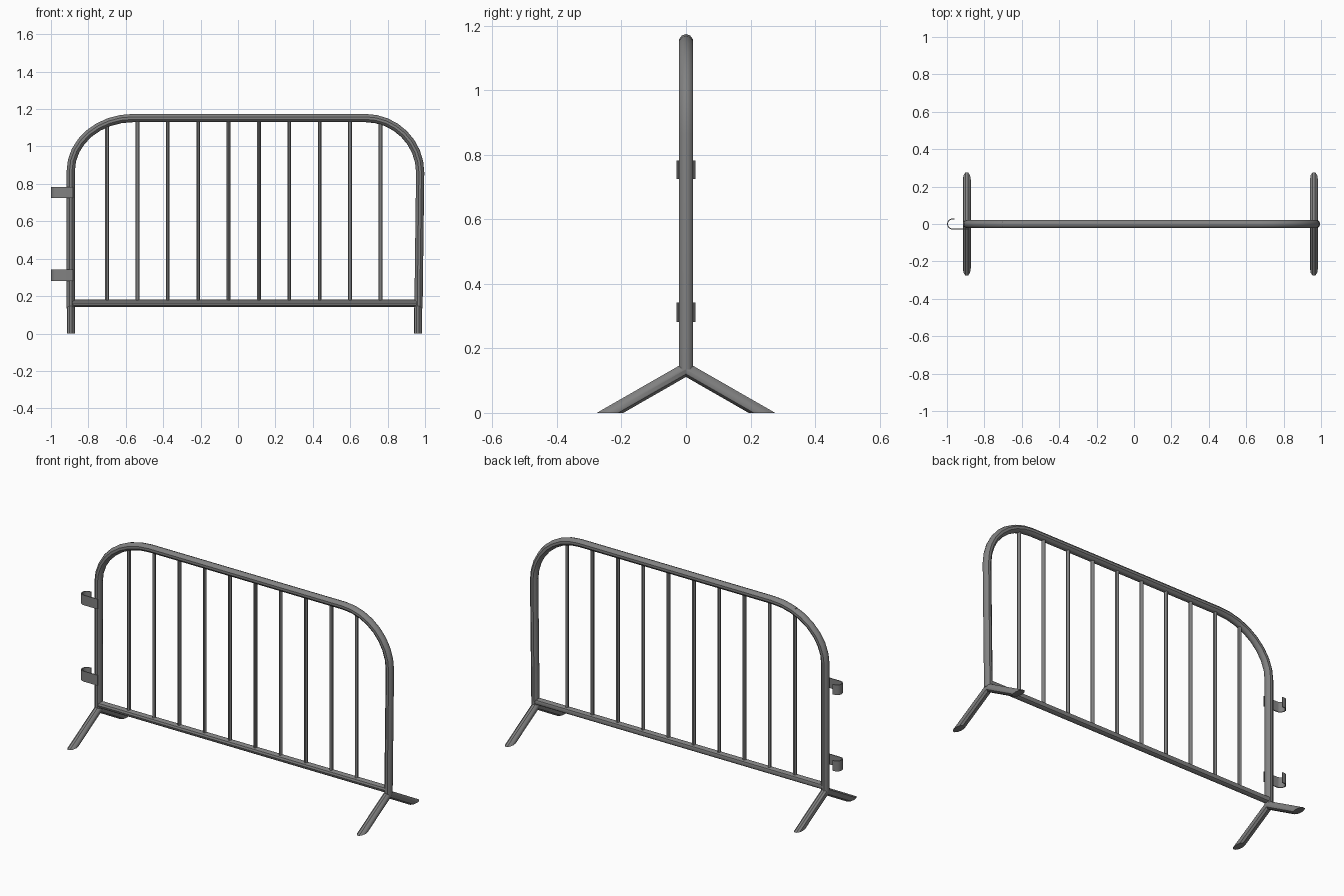
import bpy, bmesh
from math import sin, cos, pi

cube = bpy.data.objects.get("Cube")
if cube:
    bpy.data.objects.remove(cube)

steel = bpy.data.materials.new("galvanised_grey")
steel.use_nodes = True
steel.diffuse_color = (0.22, 0.22, 0.22, 1)
steel.node_tree.nodes["Principled BSDF"].inputs["Base Color"].default_value = (0.22, 0.22, 0.22, 1)


def finish(name, mesh):
    """Link a mesh as a named part with smooth sides and sharp ends."""
    mesh.name = name
    mesh.materials.clear()
    mesh.materials.append(steel)
    ob = bpy.data.objects.new(name, mesh)
    bpy.context.collection.objects.link(ob)
    bpy.ops.object.select_all(action='DESELECT')
    ob.select_set(True)
    bpy.context.view_layer.objects.active = ob
    bpy.ops.object.shade_smooth_by_angle(angle=pi / 5)
    return ob


def tube_mesh(points, radius):
    """Capped round tube along a polyline."""
    cu = bpy.data.curves.new("path", 'CURVE')
    cu.dimensions = '3D'
    cu.bevel_depth = radius
    cu.bevel_resolution = 3
    cu.use_fill_caps = True
    spline = cu.splines.new('POLY')
    spline.points.add(len(points) - 1)
    for p, co in zip(spline.points, points):
        p.co = (*co, 1)
    tmp = bpy.data.objects.new("path", cu)
    bpy.context.collection.objects.link(tmp)
    mesh = bpy.data.meshes.new_from_object(
        tmp.evaluated_get(bpy.context.evaluated_depsgraph_get()))
    bpy.data.objects.remove(tmp)
    bpy.data.curves.remove(cu)
    bm = bmesh.new()
    bm.from_mesh(mesh)
    bmesh.ops.remove_doubles(bm, verts=bm.verts, dist=0.0001)
    bmesh.ops.recalc_face_normals(bm, faces=bm.faces)
    bm.to_mesh(mesh)
    bm.free()
    return mesh


def arc(cx, cz, rx, rz, start, end, steps):
    angles = [start + (end - start) * i / steps for i in range(steps + 1)]
    return [(cx + rx * cos(a), cz + rz * sin(a)) for a in angles]


LEFT, RIGHT, RAIL = -0.894, 0.965, 0.162

# Bent outer frame
outline = [(LEFT, 0.135)]
outline += arc(-0.56, 0.87, 0.334, 0.282, pi, pi / 2, 8)
outline += arc(0.68, 0.86, 0.294, 0.292, pi / 2, 0, 8)
outline += [(RIGHT, 0.135)]
finish("outer_frame", tube_mesh([(x, 0, z) for x, z in outline], 0.022))

# Bottom rail and upright bars
finish("bottom_rail", tube_mesh([(LEFT, 0, RAIL), (RIGHT, 0, RAIL)], 0.02))
for i in range(10):
    x = -0.70 + 0.1624 * i
    finish(f"bar_{i + 1}", tube_mesh([(x, 0, RAIL), (x, 0, 1.145)], 0.01))

# Splayed legs, cut flat at the ground
for side, x in (("right", LEFT), ("left", RIGHT - 0.003)):
    for end, s in (("front", -1), ("back", 1)):
        mesh = tube_mesh([(x, 0, 0.135), (x, s * 0.3, -0.037)], 0.0215)
        bm = bmesh.new()
        bm.from_mesh(mesh)
        for co, no in (((0, 0, 0), (0, 0, -1)), ((0, 0, 0), (0, -s, 0))):
            cut = bmesh.ops.bisect_plane(
                bm, geom=bm.verts[:] + bm.edges[:] + bm.faces[:],
                plane_co=co, plane_no=no, clear_outer=True)
            edges = [e for e in cut["geom_cut"] if isinstance(e, bmesh.types.BMEdge)]
            bmesh.ops.holes_fill(bm, edges=edges)
        bmesh.ops.recalc_face_normals(bm, faces=bm.faces)
        bm.to_mesh(mesh)
        bm.free()
        finish(f"{side}_{end}_leg", mesh)

# Flat coupling hooks on the right upright
half = 0.0025
for name, low, high in (("lower_hook", 0.282, 0.342), ("upper_hook", 0.725, 0.783)):
    profile = []
    for r, tip in ((0.027 + half, 1), (0.027 - half, -1)):
        side = [(-0.882, -r)] + arc(-0.97, 0, r, r, -pi / 2, -pi * 1.5, 10) + [(-0.96, r)]
        profile += side[::tip]
    bm = bmesh.new()
    face = bm.faces.new([bm.verts.new((x, y, low)) for x, y in profile])
    top = bmesh.ops.extrude_face_region(bm, geom=[face])["geom"]
    bmesh.ops.translate(bm, vec=(0, 0, high - low),
                        verts=[v for v in top if isinstance(v, bmesh.types.BMVert)])
    bmesh.ops.recalc_face_normals(bm, faces=bm.faces)
    mesh = bpy.data.meshes.new(name)
    bm.to_mesh(mesh)
    bm.free()
    finish(name, mesh)
